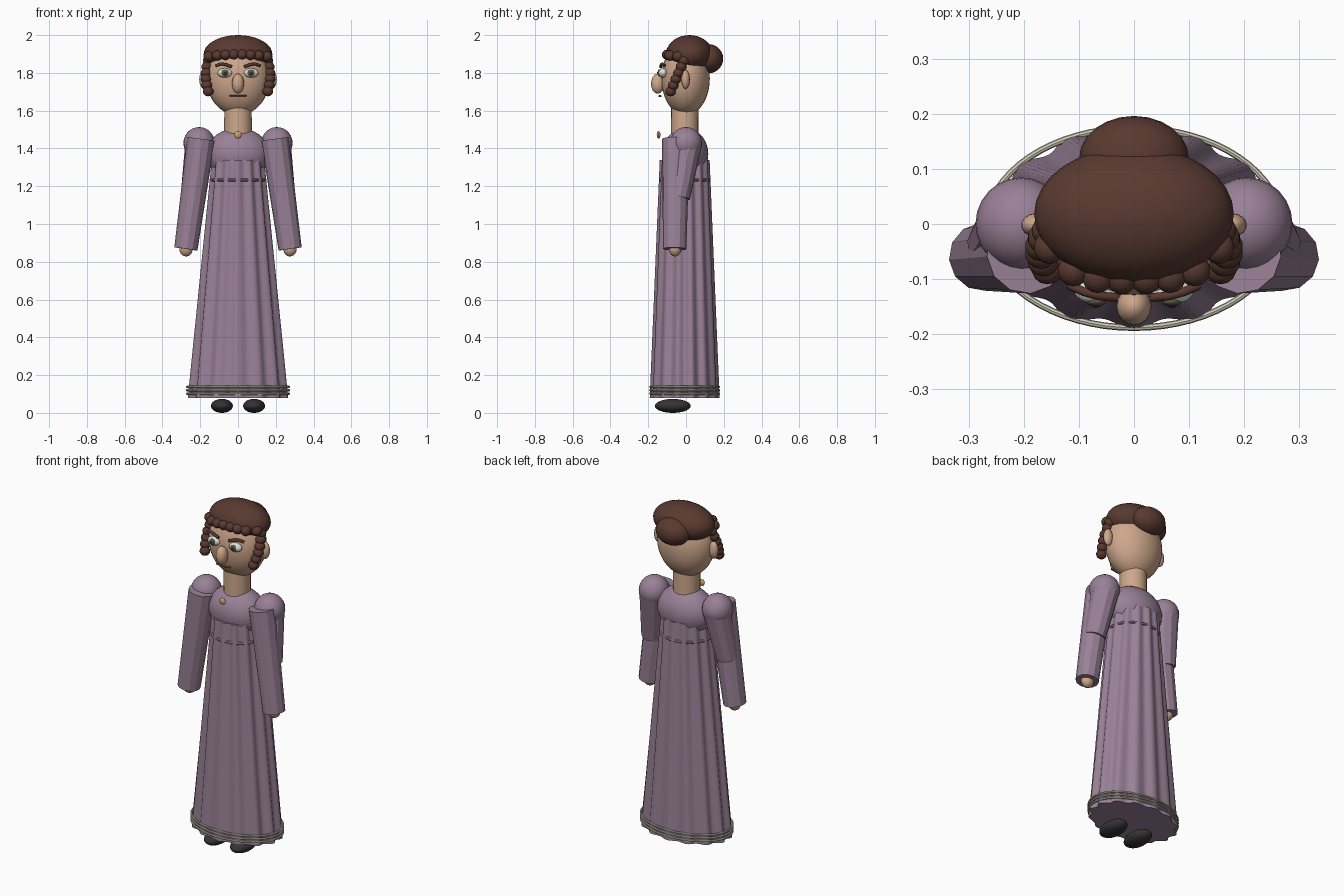
import bpy, bmesh, math
from mathutils import Vector, Matrix

if "Cube" in bpy.data.objects:
    bpy.data.objects.remove(bpy.data.objects["Cube"])


def material(name, rgb):
    m = bpy.data.materials.new(name)
    m.diffuse_color = (*rgb, 1)
    m.use_nodes = True
    m.node_tree.nodes["Principled BSDF"].inputs["Base Color"].default_value = m.diffuse_color
    return m


DRESS = material("mauve cloth", (0.32, 0.22, 0.31))
SKIN = material("skin", (0.62, 0.39, 0.26))
HAIR = material("brown hair", (0.10, 0.042, 0.03))
CREAM = material("cream trim", (0.62, 0.60, 0.48))
DARK = material("black leather", (0.035, 0.032, 0.032))
WHITE = material("eye white", (0.75, 0.75, 0.70))
IRIS = material("iris", (0.13, 0.10, 0.07))
LIP = material("lip", (0.20, 0.08, 0.06))
GOLD = material("gold", (0.60, 0.36, 0.17))


def finish(name, bm, mat, smooth=True):
    bmesh.ops.recalc_face_normals(bm, faces=bm.faces)
    me = bpy.data.meshes.new(name)
    bm.to_mesh(me)
    bm.free()
    me.materials.append(mat)
    ob = bpy.data.objects.new(name, me)
    bpy.context.collection.objects.link(ob)
    if smooth:
        bpy.context.view_layer.objects.active = ob
        ob.select_set(True)
        bpy.ops.object.shade_smooth_by_angle(angle=math.radians(40))
        ob.select_set(False)
    return ob


def ellipsoid(name, c, r, mat, seg=24, rings=14):
    bm = bmesh.new()
    bmesh.ops.create_uvsphere(bm, u_segments=seg, v_segments=rings, radius=1,
                              matrix=Matrix.Translation(c) @ Matrix.Diagonal((*r, 1)))
    return finish(name, bm, mat)


def limb(name, a, b, ra, rb, mat, seg=12, smooth=False):
    """Capped tapered tube from point a to point b."""
    a, b = Vector(a), Vector(b)
    rot = (a - b).to_track_quat('Z', 'Y').to_matrix().to_4x4()
    bm = bmesh.new()
    bmesh.ops.create_cone(bm, cap_ends=True, segments=seg, radius1=rb, radius2=ra,
                          depth=(a - b).length, matrix=Matrix.Translation((a + b) / 2) @ rot)
    return finish(name, bm, mat, smooth)


def loft(name, rings, mat, closed=False):
    """Skin equal-sized point rings, capped or joined end to end."""
    bm = bmesh.new()
    loops = [[bm.verts.new(p) for p in ring] for ring in rings]
    pairs = list(zip(loops, loops[1:] + loops[:1])) if closed else list(zip(loops, loops[1:]))
    n = len(loops[0])
    for lo, hi in pairs:
        for i in range(n):
            j = (i + 1) % n
            bm.faces.new((lo[i], lo[j], hi[j], hi[i]))
    if not closed:
        bm.faces.new(loops[0])
        bm.faces.new(loops[-1])
    return finish(name, bm, mat)


def oval_ring(name, z, rx, ry, t, mat):
    """Thin oval hoop of half thickness t."""
    rings = []
    for i in range(64):
        a = math.tau * i / 64
        rings.append([((rx + t * math.cos(b)) * math.cos(a),
                       (ry + t * math.cos(b)) * math.sin(a) - 0.007,
                       z + t * math.sin(b)) for b in [math.tau * k / 8 for k in range(8)]])
    return loft(name, rings, mat, closed=True)


def ribbon(name, pts, radius, mat):
    cu = bpy.data.curves.new(name, 'CURVE')
    cu.dimensions = '3D'
    cu.bevel_depth = radius
    cu.bevel_resolution = 2
    cu.use_fill_caps = True
    sp = cu.splines.new('POLY')
    sp.points.add(len(pts) - 1)
    for p, co in zip(sp.points, pts):
        p.co = (*co, 1)
    cu.materials.append(mat)
    ob = bpy.data.objects.new(name, cu)
    bpy.context.collection.objects.link(ob)
    return ob


# Pleated skirt, flaring towards the hem
FOLDS, N = 14, 168
rings = []
for k in range(9):
    t = k / 8
    rx, ry = 0.272 - 0.13 * t, 0.185 - 0.053 * t
    ring = []
    for i in range(N):
        a = math.tau * i / N
        f = 0.96 + 0.04 * math.cos(FOLDS * (a + math.pi / 2))
        ring.append((rx * f * math.cos(a), ry * f * math.sin(a) - 0.007, 0.08 + 1.26 * t))
    rings.append(ring)
loft("skirt", rings, DRESS)
oval_ring("waist_cord", 1.233, 0.143, 0.127, 0.009, DRESS)
for k in range(3):
    oval_ring("hem_trim_%d" % k, 0.102 + 0.018 * k, 0.270, 0.182, 0.006, CREAM)

# Bodice, neck and brooch
ellipsoid("bodice", (0, -0.004, 1.37), (0.17, 0.122, 0.138), DRESS, 32, 18)
limb("neck", (0, -0.007, 1.64), (0, -0.007, 1.45), 0.072, 0.074, SKIN, 20, True)
ellipsoid("brooch", (0, -0.145, 1.472), (0.02, 0.01, 0.02), GOLD, 12, 8)

# Head, nose and mouth
ellipsoid("head", (0, -0.002, 1.77), (0.167, 0.128, 0.195), SKIN, 32, 20)
ellipsoid("nose", (0, -0.15, 1.743), (0.032, 0.035, 0.053), SKIN, 16, 12)
ribbon("mouth", [(-0.045, -0.134, 1.677), (0, -0.142, 1.677), (0.045, -0.134, 1.677)], 0.005, LIP)

# Hair cap, bun and fringe curls
ellipsoid("hair_cap", (0, 0.018, 1.898), (0.182, 0.124, 0.102), HAIR, 32, 18)
ellipsoid("bun", (0, 0.12, 1.875), (0.1, 0.077, 0.077), HAIR)
for i in range(8):
    x = -0.154 + 0.044 * i
    y = -0.098 + 0.055 * (x / 0.154) ** 4
    ellipsoid("fringe_curl_%d" % i, (x, y, 1.897 - 0.01 * (x / 0.154) ** 2),
              (0.029, 0.03, 0.027), HAIR, 14, 10)

for side, s in (("left", 1), ("right", -1)):
    # Eyes and brows
    ellipsoid(side + "_eye", (s * 0.07, -0.122, 1.8), (0.039, 0.024, 0.025), WHITE, 18, 12)
    ellipsoid(side + "_iris", (s * 0.069, -0.141, 1.8), (0.019, 0.009, 0.019), IRIS, 14, 10)
    ellipsoid(side + "_pupil", (s * 0.069, -0.148, 1.8), (0.009, 0.005, 0.009), DARK, 10, 8)
    ribbon(side + "_brow", [(s * 0.033, -0.134, 1.832), (s * 0.065, -0.131, 1.844),
                            (s * 0.09, -0.124, 1.848), (s * 0.118, -0.112, 1.838)], 0.008, HAIR)
    # Ears and side ringlets
    ellipsoid(side + "_ear", (s * 0.178, -0.002, 1.765), (0.028, 0.022, 0.05), SKIN, 14, 10)
    for i in range(6):
        t = i / 5
        ellipsoid("%s_ringlet_%d" % (side, i),
                  (s * (0.158 + 0.012 * math.sin(math.pi * t)), -0.012 - 0.07 * t, 1.865 - 0.163 * t),
                  (0.029, 0.028, 0.026), HAIR, 14, 10)
    # Puffed shoulder, upper sleeve, long sleeve and hand
    ellipsoid(side + "_shoulder", (s * 0.206, 0, 1.428), (0.083, 0.085, 0.085), DRESS)
    limb(side + "_upper_sleeve", (s * 0.205, 0.008, 1.42), (s * 0.243, -0.04, 1.14),
         0.076, 0.062, DRESS)
    limb(side + "_long_sleeve", (s * 0.195, -0.053, 1.45), (s * 0.276, -0.06, 0.868),
         0.074, 0.062, DRESS)
    ellipsoid(side + "_hand", (s * 0.275, -0.058, 0.87), (0.037, 0.033, 0.042), SKIN, 14, 10)
    # Shoes
    ellipsoid(side + "_shoe", (s * 0.085, -0.07, 0.037), (0.058, 0.095, 0.037), DARK)
